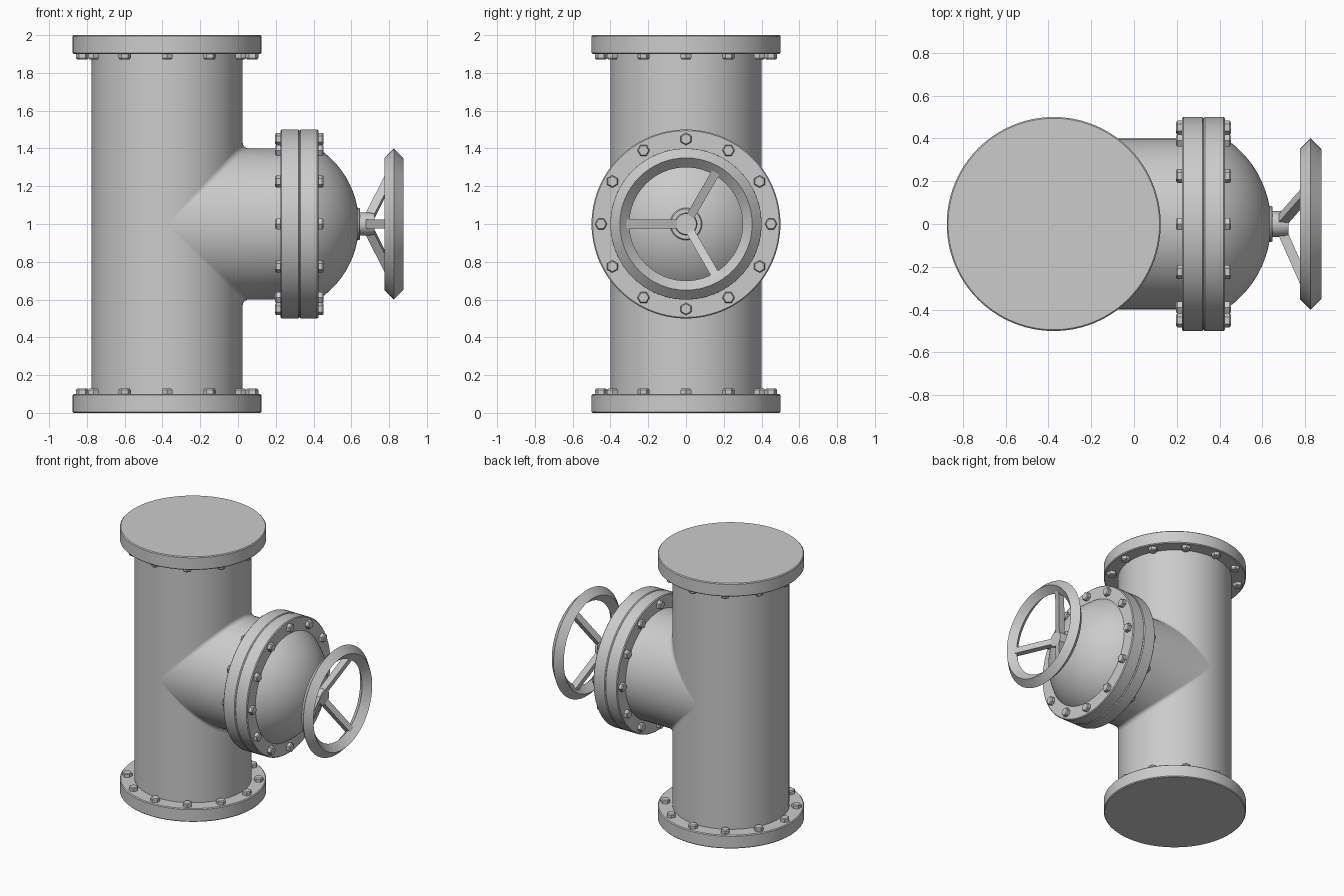
import bpy, bmesh
from math import sin, cos, pi, sqrt, radians
from mathutils import Matrix, Vector

if "Cube" in bpy.data.objects:
    bpy.data.objects.remove(bpy.data.objects["Cube"])

PX, R, SEG = -0.375, 0.4, 96
UP = Matrix.Translation((PX, 0, 0))                                    # main pipe axis
SIDE = Matrix.Translation((0, 0, 1)) @ Matrix.Rotation(pi / 2, 4, 'Y')  # branch axis (local z -> x)


def finish(bm, name, angle=30):
    bmesh.ops.remove_doubles(bm, verts=bm.verts, dist=1e-5)
    bmesh.ops.recalc_face_normals(bm, faces=bm.faces)
    me = bpy.data.meshes.new(name)
    bm.to_mesh(me)
    bm.free()
    ob = bpy.data.objects.new(name, me)
    bpy.context.collection.objects.link(ob)
    bpy.ops.object.select_all(action='DESELECT')
    ob.select_set(True)
    bpy.context.view_layer.objects.active = ob
    bpy.ops.object.shade_smooth_by_angle(angle=radians(angle))
    return ob


def skin(bm, rings, closed=False):
    """Bridge successive vertex rings with quads."""
    n = len(rings[0])
    pairs = list(zip(rings, rings[1:])) + ([(rings[-1], rings[0])] if closed else [])
    for a, b in pairs:
        for i in range(n):
            j = (i + 1) % n
            bm.faces.new((a[i], a[j], b[j], b[i]))


def lathe(bm, profile, mat, seg=SEG, closed=False):
    """Turn (radius, height) points round an axis; open profiles get end caps."""
    rings = [[bm.verts.new(mat @ Vector((r * cos(2 * pi * i / seg), r * sin(2 * pi * i / seg), h)))
              for i in range(seg)] for r, h in profile]
    skin(bm, rings, closed)
    if not closed:
        bm.faces.new(rings[0])
        bm.faces.new(rings[-1])


def turned(name, profile, mat, seg=SEG, closed=False):
    bm = bmesh.new()
    lathe(bm, profile, mat, seg, closed)
    return finish(bm, name)


def flange(name, h0, h1, mat, c=0.006):
    turned(name, [(0.5 - c, h0), (0.5, h0 + c), (0.5, h1 - c), (0.5 - c, h1)], mat)


def bolts(name, h, direction, mat):
    """Ring of 12 hex heads standing on height h."""
    bm = bmesh.new()
    d = direction
    for k in range(12):
        m = mat @ Matrix.Rotation(k * pi / 6, 4, 'Z') @ Matrix.Translation((0.45, 0, h))
        lathe(bm, [(0.033, -0.005 * d), (0.033, 0.021 * d), (0.027, 0.028 * d)], m, 6)
    finish(bm, name, 20)


# main pipe with end flanges
turned("main_pipe", [(R, 0.05), (R, 1.95)], UP)
flange("bottom_flange", 0, 0.1, UP)
flange("top_flange", 1.9, 2, UP)
bolts("bottom_bolts", 0.1, 1, UP)
bolts("top_bolts", 1.9, -1, UP)

# branch pipe, with a small fillet where it meets the main pipe
bm = bmesh.new()
rings = [[] for _ in range(7)]
for i in range(SEG):
    a = 2 * pi * i / SEG
    y, z = R * sin(a), R * cos(a)
    xj = PX + sqrt(max(0, R * R - y * y))
    f = 0.03 * abs(cos(a))
    s = 1 if z >= 0 else -1
    for k in range(6):
        t = k / 5 * pi / 2
        rings[k].append(bm.verts.new((xj + f * (1 - cos(t)), y, 1 + z + s * f * (1 - sin(t)))))
    rings[6].append(bm.verts.new((0.25, y, 1 + z)))
skin(bm, rings)
finish(bm, "branch_pipe", 40)

# branch flange pair
flange("branch_flange", 0.225, 0.325, SIDE)
flange("cover_flange", 0.325, 0.425, SIDE)
bolts("branch_bolts", 0.225, -1, SIDE)
bolts("cover_bolts", 0.425, 1, SIDE)

# domed cover: spherical cap
dome = [(0.48 * sin(t), 0.16 + 0.48 * cos(t)) for t in [0.985 * (1 - k / 20) + 0.02 for k in range(21)]]
turned("domed_cover", [(0.4, 0.4)] + dome[0:], SIDE)

# stem collar and hub
turned("stem_collar", [(0.085, 0.61), (0.085, 0.64), (0.08, 0.647)], SIDE, 48)
turned("wheel_hub", [(0.06, 0.63), (0.06, 0.7), (0.055, 0.722)], SIDE, 32)

# handwheel rim: diamond section
turned("wheel_rim", [(0.3, 0.825), (0.35, 0.775), (0.4, 0.825), (0.35, 0.875)], SIDE, 64, True)

# three sloping spokes
bm = bmesh.new()
for ang in (60, 180, 300):
    u = Vector((0, cos(radians(ang)), sin(radians(ang))))
    a = Vector((0.69, 0, 1)) + u * 0.03
    b = Vector((0.82, 0, 1)) + u * 0.325
    d = (b - a).normalized()
    side = d.cross(Vector((1, 0, 0))).normalized()
    nrm = side.cross(d)
    m = Matrix((d, side, nrm)).transposed().to_4x4()
    m.translation = (a + b) / 2
    bmesh.ops.create_cube(bm, size=1, matrix=m @ Matrix.Diagonal(((b - a).length, 0.045, 0.045, 1)))
finish(bm, "wheel_spokes")
